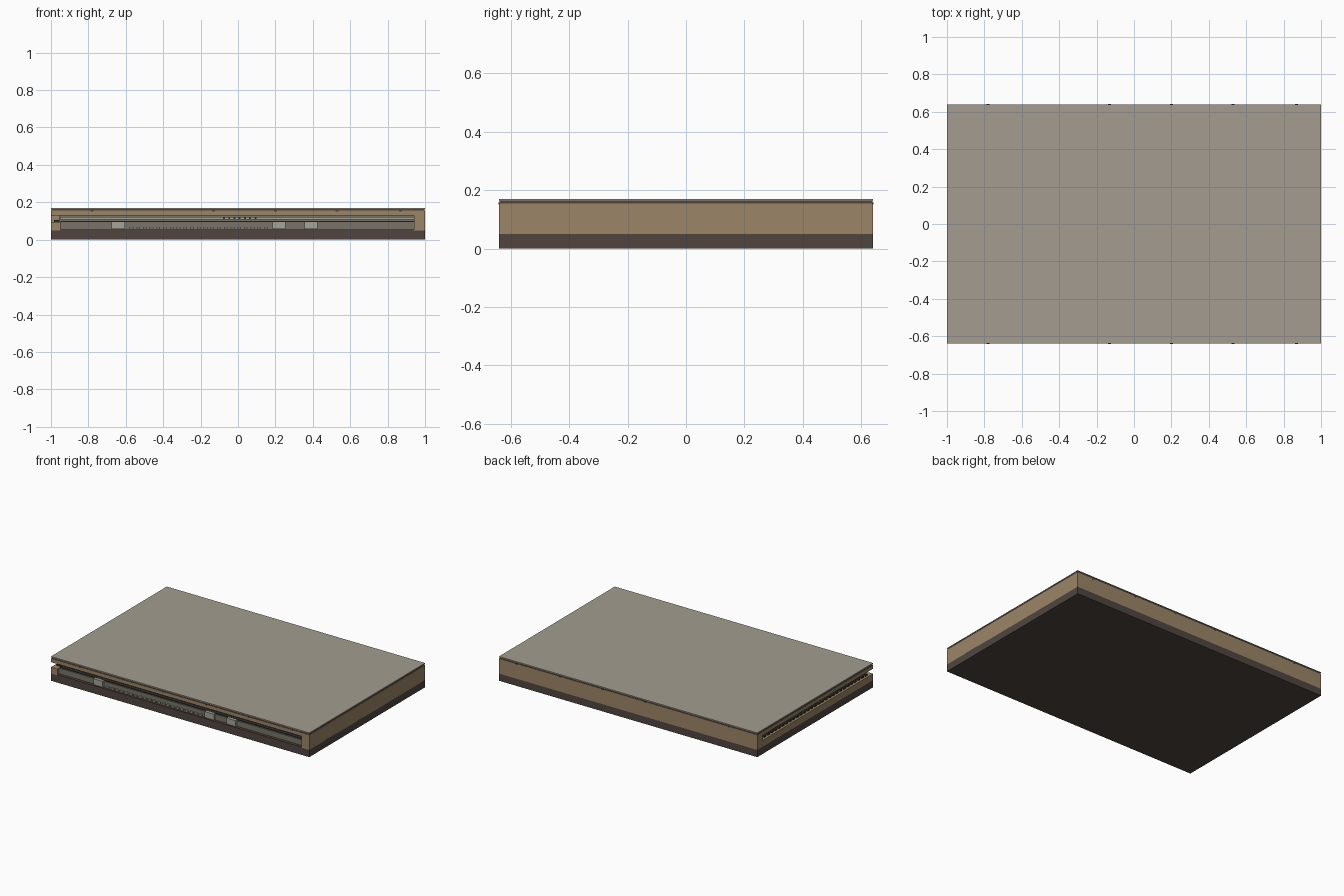
import bpy, bmesh

if "Cube" in bpy.data.objects:
    bpy.data.objects.remove(bpy.data.objects["Cube"])


def material(name, rgb):
    m = bpy.data.materials.new(name)
    m.diffuse_color = (*rgb, 1)
    m.use_nodes = True
    m.node_tree.nodes["Principled BSDF"].inputs["Base Color"].default_value = m.diffuse_color
    return m


stone = material("roof grey", (0.37, 0.335, 0.28))
tan = material("wall tan", (0.33, 0.235, 0.135))
dark = material("base brown", (0.08, 0.06, 0.05))
grey = material("inner grey", (0.19, 0.175, 0.14))
pale = material("pale grey", (0.38, 0.37, 0.32))
black = material("slot dark", (0.035, 0.032, 0.028))


def boxes(name, mat, items):
    """One object made of boxes given as (x0, x1, y0, y1, z0, z1)."""
    bm = bmesh.new()
    for x0, x1, y0, y1, z0, z1 in items:
        v = bmesh.ops.create_cube(bm, size=1)["verts"]
        for p in v:
            p.co = (x0 if p.co.x < 0 else x1,
                    y0 if p.co.y < 0 else y1,
                    z0 if p.co.z < 0 else z1)
    me = bpy.data.meshes.new(name)
    bm.to_mesh(me)
    bm.free()
    me.materials.append(mat)
    ob = bpy.data.objects.new(name, me)
    bpy.context.collection.objects.link(ob)
    return ob


Y = 0.64
# Base, roof layers
boxes("base_slab", dark, [(-1, 1, -Y, Y, 0, 0.05)])
boxes("roof_band", dark, [(-0.998, 0.998, -Y + 0.002, Y - 0.002, 0.155, 0.165)])
boxes("roof_plate", stone, [(-1, 1, -Y, Y, 0.165, 0.17)])

# Walls around the L-shaped recess on the front and left
boxes("upper_wall", tan, [(-1, 1, -Y, Y, 0.13, 0.155)])
boxes("core", tan, [(-0.95, 1, -0.56, Y, 0.05, 0.13)])
boxes("front_right_pier", tan, [(0.94, 1, -Y, -0.56, 0.05, 0.13)])
boxes("back_left_pier", tan, [(-1, -0.95, 0.58, Y, 0.05, 0.13)])
boxes("left_parapet", tan, [(-1, -0.95, -Y, 0.58, 0.05, 0.095)])

# Recess lining
boxes("front_lining", grey, [(-0.948, 0.94, -0.565, -0.56, 0.055, 0.13)])
boxes("left_lining", grey, [(-0.955, -0.95, -0.56, 0.58, 0.095, 0.13)])
boxes("recess_floor", dark, [(-0.95, 0.94, -Y, -0.56, 0.05, 0.055)])

# Front panel and horizontal rails
boxes("front_panel", grey, [(-0.95, 0.94, -0.62, -0.565, 0.055, 0.094)])
boxes("front_rails", pale, [(-0.95, 0.94, -0.605, -0.595, 0.108, 0.122)])
boxes("rail_shadow_gap", black, [(-0.95, 0.94, -0.612, -0.565, 0.094, 0.099)])

# Repeating teeth along the front and left
boxes("front_teeth", pale, [(-0.58 + i * 0.036, -0.56 + i * 0.036, -0.63, -0.62, 0.057, 0.068)
                            for i in range(21)])
boxes("left_teeth", black, [(-0.985, -0.955, -0.6 + i * 0.04, -0.58 + i * 0.04, 0.095, 0.105)
                            for i in range(29)])
boxes("small_slots", black, [(-0.08 + i * 0.028, -0.07 + i * 0.028, -0.608, -0.604, 0.111, 0.12)
                             for i in range(7)])

# Pale blocks on the front panel
boxes("front_blocks", pale, [(x - 0.035, x + 0.035, -0.632, -0.6, 0.057, 0.098)
                             for x in (-0.64, 0.22, 0.39)])

# Small beam ends under the roof edge
boxes("beam_ends", dark, [(x - 0.008, x + 0.008, s * Y - 0.001, s * Y + 0.001, 0.15, 0.157)
                          for s in (-1, 1) for x in (-0.78, -0.13, 0.2, 0.53, 0.87)])

# Slightly raised lengths of the base along the sides
boxes("base_ridges", dark, [(s - 0.001, s + 0.001, y - 0.06, min(y + 0.06, Y), 0.045, 0.053)
                            for s in (-0.999, 0.999) for y in (-0.4, -0.05, 0.3, 0.6)])
